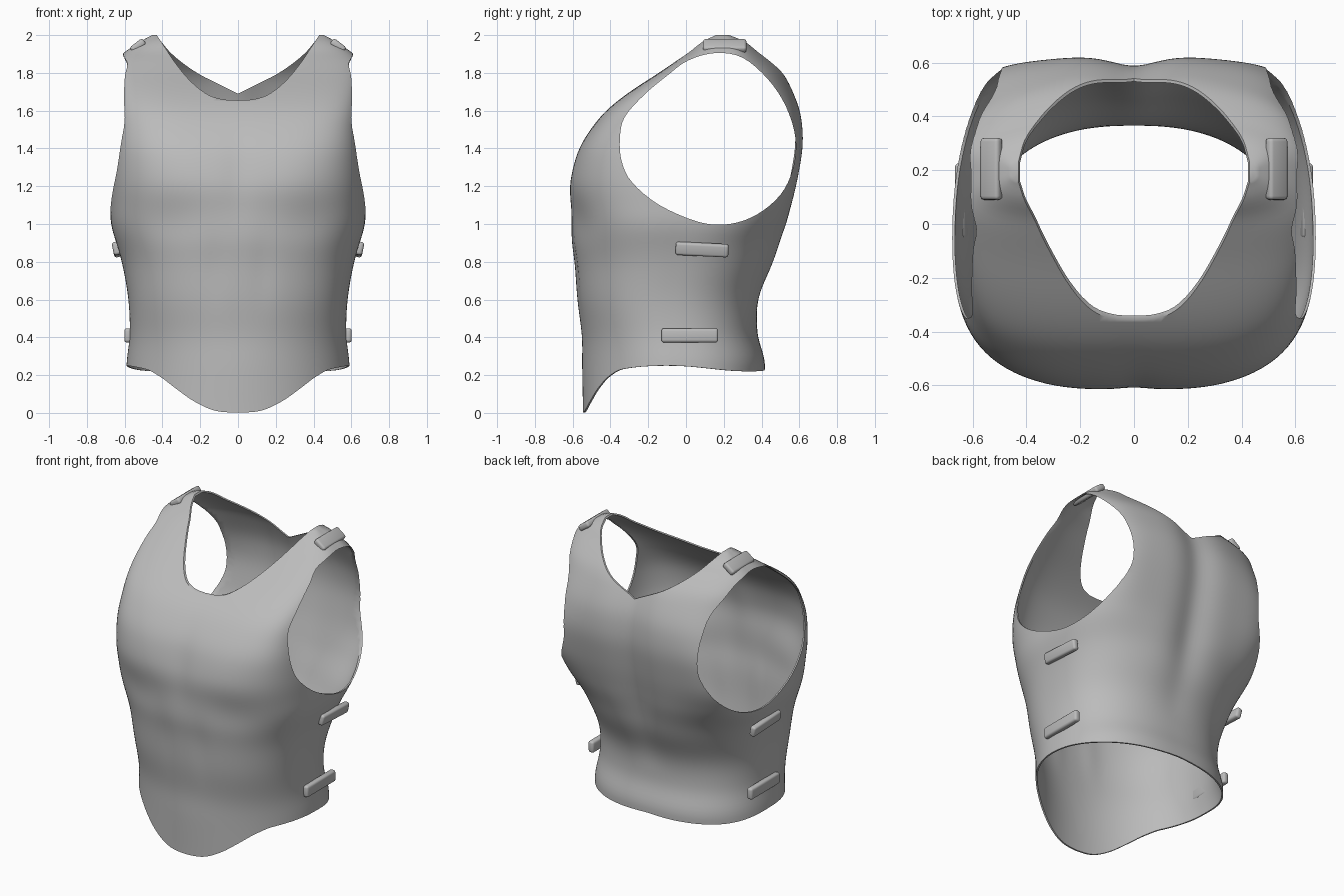
import bpy, bmesh, math
from mathutils import Vector

if "Cube" in bpy.data.objects:
    bpy.data.objects.remove(bpy.data.objects["Cube"])

metal = bpy.data.materials.new("plain grey")
metal.diffuse_color = (0.5, 0.5, 0.5, 1)
metal.use_nodes = True
metal.node_tree.nodes["Principled BSDF"].inputs["Base Color"].default_value = metal.diffuse_color

# Torso sections: z, front y, back y, half width, front and back squareness
SECTIONS = [
    (0.00, -0.545, 0.38, 0.59, 2.0, 2.4), (0.27, -0.55, 0.42, 0.59, 2.0, 2.4),
    (0.40, -0.55, 0.38, 0.573, 2.1, 2.4), (0.60, -0.575, 0.385, 0.58, 2.3, 2.4),
    (0.80, -0.59, 0.465, 0.615, 2.4, 2.5), (0.92, -0.607, 0.50, 0.65, 2.5, 2.8),
    (1.00, -0.607, 0.525, 0.674, 2.6, 3.3), (1.10, -0.61, 0.55, 0.675, 2.8, 4.2),
    (1.20, -0.615, 0.575, 0.675, 3.0, 5.2), (1.40, -0.565, 0.61, 0.66, 3.7, 5.2),
    (1.50, -0.505, 0.61, 0.65, 4.1, 4.6), (1.60, -0.425, 0.597, 0.65, 4.5, 3.9),
    (1.70, -0.298, 0.56, 0.65, 4.9, 3.35), (1.80, -0.145, 0.51, 0.65, 4.9, 2.9),
    (1.87, -0.045, 0.45, 0.637, 4.4, 2.5), (1.91, 0.01, 0.405, 0.60, 4.0, 2.5),
    (1.97, 0.08, 0.33, 0.51, 4.0, 3.0), (2.00, 0.14, 0.25, 0.455, 4.0, 3.5),
]
# Bottom hem height by angle from the front
HEM = [(0, 0.0), (12, 0.012), (23, 0.06), (34, 0.13), (44, 0.19), (56, 0.232),
       (90, 0.25), (130, 0.222), (160, 0.222), (180, 0.23)]
ARMHOLE = [(-.35, 1.45), (-.325, 1.565), (-.22, 1.685), (-.1, 1.785), (.01, 1.865),
           (.155, 1.905), (.3, 1.88), (.435, 1.765), (.53, 1.62), (.58, 1.45),
           (.565, 1.29), (.5, 1.155), (.375, 1.05), (.23, 1.0), (.07, 1.01),
           (-.14, 1.10), (-.285, 1.22), (-.34, 1.33)]
NECK_FRONT = [(0, 1.655), (.08, 1.66), (.16, 1.685), (.25, 1.755), (.33, 1.85), (.39, 1.94), (.43, 2.0)]
NECK_BACK = [(0, 1.69), (.1, 1.74), (.2, 1.79), (.29, 1.85), (.36, 1.91), (.41, 1.97), (.43, 2.0)]


def sample(table, t):
    """Smooth interpolation of a table keyed by its first column."""
    n = len(table)
    t = min(max(t, table[0][0]), table[-1][0])
    i = 0
    while i < n - 2 and t > table[i + 1][0]:
        i += 1
    a, b = table[i], table[i + 1]
    p, q = table[max(i - 1, 0)], table[min(i + 2, n - 1)]
    h = b[0] - a[0]
    u = (t - a[0]) / h
    out = []
    for k in range(1, len(a)):
        m0 = (b[k] - p[k]) / (b[0] - p[0]) * h
        m1 = (q[k] - a[k]) / (q[0] - a[0]) * h
        out.append((2*u**3 - 3*u**2 + 1)*a[k] + (u**3 - 2*u**2 + u)*m0
                   + (3*u**2 - 2*u**3)*b[k] + (u**3 - u**2)*m1)
    return out


def section(z):
    """Section values averaged over a small height so the shell has no bands."""
    h = 0.05 * min(1, max(0, (1.95 - z) / .3))
    rows = [sample(SECTIONS, z + d * h) for d in (-1, -.5, 0, .5, 1)]
    return [sum(col) / 5 for col in zip(*rows)]


def bell(v, s):
    return math.exp(-(v / s) ** 2)


def torso_point(ang, z):
    yf, yb, w, nf, nb = section(z)
    c, s = math.cos(ang), math.sin(ang)
    n, d = (nf if s < 0 else nb), (yb - yf) / 2
    r = (abs(c) ** n + abs(s) ** n) ** (-1 / n)
    x, y = w * r * c, (yf + yb) / 2 + d * r * s
    ax = abs(x)
    if s < 0:   # chest, ribs and belly relief
        k = min(1, -2 * s)
        y += k * (-0.006 * bell(ax - .28, .18) * bell(z - 1.27, .16)
                  + 0.008 * bell(x, .07) * bell(z - 1.25, .22)
                  + 0.014 * bell(ax - .38, .18) * bell(z - 1.0, .13)
                  + 0.006 * bell(ax - .13, .06) * bell(z - .75, .2))
    else:       # groove down the spine
        k = min(1, max(0, (z - .5) / .5)) * min(1, max(0, (1.95 - z) / .2))
        y += k * (0.008 * bell(ax - .2, .13) - 0.024 * bell(x, .1))
    return Vector((x, y, z))


def new_object(name, bm):
    bmesh.ops.recalc_face_normals(bm, faces=bm.faces)
    me = bpy.data.meshes.new(name)
    bm.to_mesh(me)
    bm.free()
    ob = bpy.data.objects.new(name, me)
    bpy.context.collection.objects.link(ob)
    me.materials.append(metal)
    return ob


def select(ob):
    bpy.ops.object.select_all(action='DESELECT')
    ob.select_set(True)
    bpy.context.view_layer.objects.active = ob


def prism(name, pts):
    """Closed solid from two matching lists of 3D points."""
    bm = bmesh.new()
    a, b = [[bm.verts.new(p) for p in ring] for ring in pts]
    bm.faces.new(a)
    bm.faces.new(b[::-1])
    for i in range(len(a)):
        j = (i + 1) % len(a)
        bm.faces.new((a[j], a[i], b[i], b[j]))
    return new_object(name, bm)


# Torso shell
SEG, ROWS = 144, 80
bm = bmesh.new()
grid = []
for j in range(ROWS + 1):
    v = 1 - (1 - j / ROWS) ** 1.3
    row = []
    for i in range(SEG):
        ang = 2 * math.pi * (i + .5) / SEG
        off = abs((math.degrees(ang) + 90 + 180) % 360 - 180)
        hem = sample(HEM, off)[0]
        row.append(bm.verts.new(torso_point(ang, hem + (2 - hem) * v)))
    grid.append(row)
for r0, r1 in zip(grid, grid[1:]):
    for i in range(SEG):
        k = (i + 1) % SEG
        bm.faces.new((r0[i], r0[k], r1[k], r1[i]))
bm.faces.new(grid[-1])
shell = new_object("torso_shell", bm)
sol = shell.modifiers.new("thickness", 'SOLIDIFY')
sol.thickness, sol.offset = 0.01, -1

# Cutters for the arm holes and the neck
n = len(ARMHOLE)
loop = []
for i in range(n):
    p0, p1, p2, p3 = [Vector(ARMHOLE[(i + d) % n]) for d in (-1, 0, 1, 2)]
    for u in (0, .25, .5, .75):
        loop.append(p1 + .5 * u * (p2 - p0 + u * (2*p0 - 5*p1 + 4*p2 - p3 + u * (3*(p1 - p2) + p3 - p0))))
cutters = [prism("arm_cutter", [[(s * x, p.x, p.y) for p in loop] for x in (.44, 1.2)]) for s in (-1, 1)]
for curve, y0, y1 in ((NECK_FRONT, -1.0, .2), (NECK_BACK, .19, 1.0)):
    fine = [(.43 * i / 20, sample(curve, .43 * i / 20)[0]) for i in range(21)] + [(.44, 2.3)]
    outline = [(-x, z) for x, z in fine[:0:-1]] + fine
    cutters.append(prism("neck_cutter", [[(x, y, z) for x, z in outline] for y in (y0, y1)]))
for c in cutters:
    c.hide_render = True
    m = shell.modifiers.new("opening", 'BOOLEAN')
    m.operation, m.solver, m.object = 'DIFFERENCE', 'EXACT', c
select(shell)
for m in list(shell.modifiers):
    bpy.ops.object.modifier_apply(modifier=m.name)
for c in cutters:
    bpy.data.objects.remove(c)
select(shell)
bpy.ops.object.shade_smooth_by_angle(angle=math.radians(40))


# Strap loops on the sides and shoulders
def strap(name, loc, size, rot):
    for side, s in (("left", 1), ("right", -1)):
        bm = bmesh.new()
        bmesh.ops.create_cube(bm, size=1)
        bmesh.ops.scale(bm, vec=size, verts=bm.verts)
        bmesh.ops.bevel(bm, geom=bm.edges[:], offset=.014, segments=3, affect='EDGES', profile=.5)
        ob = new_object(side + "_" + name, bm)
        ob.location = (s * loc[0], loc[1], loc[2])
        ob.rotation_euler = (rot[0], s * rot[1], s * rot[2])
        select(ob)
        bpy.ops.object.shade_smooth_by_angle(angle=math.radians(40))


strap("waist_strap", (.582, .02, .41), (.04, .30, .075), (0, 0, 0))
strap("rib_strap", (.642, .085, .865), (.04, .28, .07), (-.05, .2, 0))
strap("shoulder_strap", (.53, .205, 1.943), (.085, .23, .04), (0, .65, 0))
